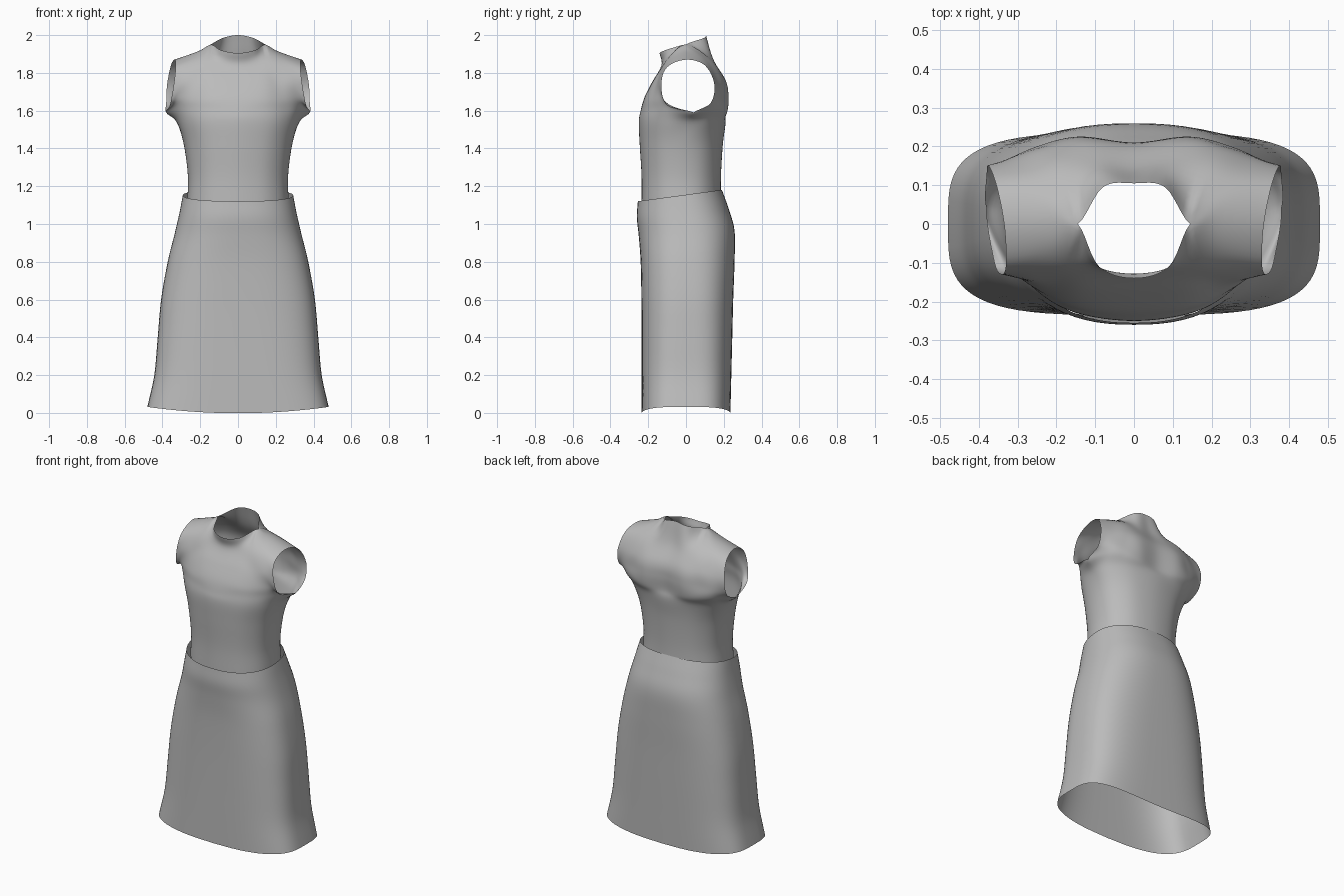
import bpy
import bmesh
import math
from mathutils import Vector

cube = bpy.data.objects.get("Cube")
if cube:
    bpy.data.objects.remove(cube, do_unlink=True)

# One plain cloth colour
cloth = bpy.data.materials.new("grey_cloth")
cloth.use_nodes = True
cloth.diffuse_color = (0.5, 0.5, 0.5, 1)
cloth.node_tree.nodes["Principled BSDF"].inputs["Base Color"].default_value = cloth.diffuse_color


def spline(points, steps, before=None, after=None):
    """Smooth curve through the points; the neighbours set the end directions."""
    before = before or points[0] * 2 - points[1]
    after = after or points[-1] * 2 - points[-2]
    padded = [before, *points, after]
    curve = []
    for a, b, c, d in zip(padded, padded[1:], padded[2:], padded[3:]):
        for k in range(steps):
            t = k / steps
            start, end = (c - a) / 2, (d - b) / 2
            curve.append(b + start * t + ((c - b) * 3 - start * 2 - end) * t**2
                         + ((b - c) * 2 + start + end) * t**3)
    curve.append(points[-1].copy())
    return curve


def add_grid(bm, grid, flip=False, mirror=False):
    """Fill a grid of points with quads, optionally mirrored to the other side."""
    side = -1 if mirror else 1
    verts = [[bm.verts.new((p.x * side, p.y, p.z)) for p in row] for row in grid]
    for low, high in zip(verts, verts[1:]):
        for i in range(len(low) - 1):
            quad = [low[i], low[i + 1], high[i + 1], high[i]]
            bm.faces.new(quad[::-1] if flip != mirror else quad)


def finish(bm, name):
    bmesh.ops.remove_doubles(bm, verts=bm.verts, dist=0.0005)
    mesh = bpy.data.meshes.new(name)
    bm.to_mesh(mesh)
    bm.free()
    mesh.materials.append(cloth)
    obj = bpy.data.objects.new(name, mesh)
    bpy.context.collection.objects.link(obj)
    for polygon in mesh.polygons:
        polygon.use_smooth = True
    return obj


def oval(angle, width, depth, power):
    """Point on a squarish oval, measured from the middle of the panel."""
    s, c = math.sin(angle), math.cos(angle)
    return (width * math.copysign(abs(s) ** (2 / power), s),
            depth * math.copysign(abs(c) ** (2 / power), c))


# Skirt: height, half width, side y, front depth, back depth, squareness
skirt_rows = [
    (0.015, 0.48, 0, 0.235, 0.235, 3.6),
    (0.2, 0.443, 0, 0.235, 0.24, 3.3),
    (0.4, 0.425, 0, 0.235, 0.245, 3.1),
    (0.6, 0.407, 0, 0.236, 0.25, 2.9),
    (0.8, 0.372, 0, 0.24, 0.257, 2.7),
    (0.95, 0.335, 0, 0.25, 0.257, 2.5),
    (1.06, 0.31, -0.01, 0.25, 0.235, 2.4),
    (1.155, 0.292, -0.02, 0.235, 0.21, 2.3),
]
SEGMENTS = 72
skirt_grid = []
for z, width, middle, front, back, power in spline([Vector(r) for r in skirt_rows], 5):
    ring = []
    # The waist slopes down to the front; the hem lifts at the sides
    slope = 0.136 * max(0, (z - 0.8) / 0.355)
    lift = 0.018 * max(0, 1 - z / 0.2)
    for k in range(SEGMENTS + 1):
        angle = math.tau * k / SEGMENTS
        x, y = oval(angle, width, 1, power)
        y = middle - y * (front if y > 0 else back)
        ring.append(Vector((x, y, z + slope * y + lift * (2 * (x / width) ** 2 - 1))))
    skirt_grid.append(ring)
bm = bmesh.new()
add_grid(bm, skirt_grid)
finish(bm, "skirt")

# Bodice waist to ribs: height, half width, side y, front depth, back depth
torso_rows = [
    (1.1, 0.27, -0.02, 0.215, 0.205),
    (1.25, 0.265, -0.02, 0.215, 0.205),
    (1.42, 0.287, -0.01, 0.235, 0.205),
    (1.54, 0.325, 0.02, 0.27, 0.19),
]
# Armpit to neck, in hundredths, from the centre line out to the armhole
front_yoke = [
    [(0, -24, 160), (15, -22, 161), (25, -17, 161), (32, -10, 161), (38, 4, 159)],
    [(0, -22, 167), (14, -21, 167), (24, -17, 167), (31, -13, 167), (36, -10, 163)],
    [(0, -18, 175), (13, -17, 176), (21, -15, 176), (28, -14, 176), (34, -13, 174)],
    [(0, -13, 184), (9, -12, 185), (17, -10, 187), (25, -9, 186), (33, -10, 183)],
    [(0, -14, 190.5), (9, -11, 192), (14.5, 0, 195), (21, 1, 191.5), (33.5, 0, 187)],
]
back_yoke = [
    [(0, 20.5, 160), (14, 22, 160), (24, 20, 161), (32, 15, 161), (38, 4, 159)],
    [(0, 21, 168), (14, 22.5, 168), (24, 20, 168), (32, 17, 167), (38, 13, 164)],
    [(0, 20, 176), (13, 21, 176), (22, 19, 177), (30, 16.5, 176), (37.5, 15, 174)],
    [(0, 14, 187), (9, 15, 186), (18, 13, 187), (27, 11, 186), (35.5, 10, 184)],
    [(0, 10.5, 200), (8, 9.5, 198.5), (14.5, 0, 195), (21, 1, 191.5), (33.5, 0, 187)],
]


def panel(yoke, sign):
    """Control points of half the front or back, from waist to neck."""
    rows = []
    for z, width, middle, front, back in torso_rows:
        row = []
        for degrees in (0, 24, 46, 68, 90):
            x, y = oval(math.radians(degrees), width, front if sign < 0 else back, 2.3)
            row.append(Vector((x, middle + sign * y, z)))
        rows.append(row)
    return rows + [[Vector(p) / 100 for p in row] for row in yoke]


def across(rows, other):
    """Smooth each row, carrying on round the side seam where panels meet."""
    result = []
    for row, opposite in zip(rows, other):
        before = Vector((-row[1].x, row[1].y, row[1].z))
        joined = (row[-1] - opposite[-1]).length < 0.001
        result.append(spline(row, 6, before, opposite[-2] if joined else None))
    return result


def upward(rows, other):
    """Smooth each column, carrying on over the shoulder where panels meet."""
    columns = []
    for column, opposite in zip(zip(*rows), zip(*other)):
        joined = (column[-1] - opposite[-1]).length < 0.02
        columns.append(spline(list(column), 6, None, opposite[-2] if joined else None))
    return [list(row) for row in zip(*columns)]


front, back = panel(front_yoke, -1), panel(back_yoke, 1)
front, back = across(front, back), across(back, front)
front, back = upward(front, back), upward(back, front)

# Close the side and shoulder seams exactly
for front_row, back_row in zip(front, back):
    for i, (p, q) in enumerate(zip(front_row, back_row)):
        if (p - q).length < 0.02:
            front_row[i] = (p + q) / 2
            back_row[i] = (p + q) / 2

bm = bmesh.new()
for mirrored in (False, True):
    add_grid(bm, front, False, mirrored)
    add_grid(bm, back, True, mirrored)
finish(bm, "bodice")
